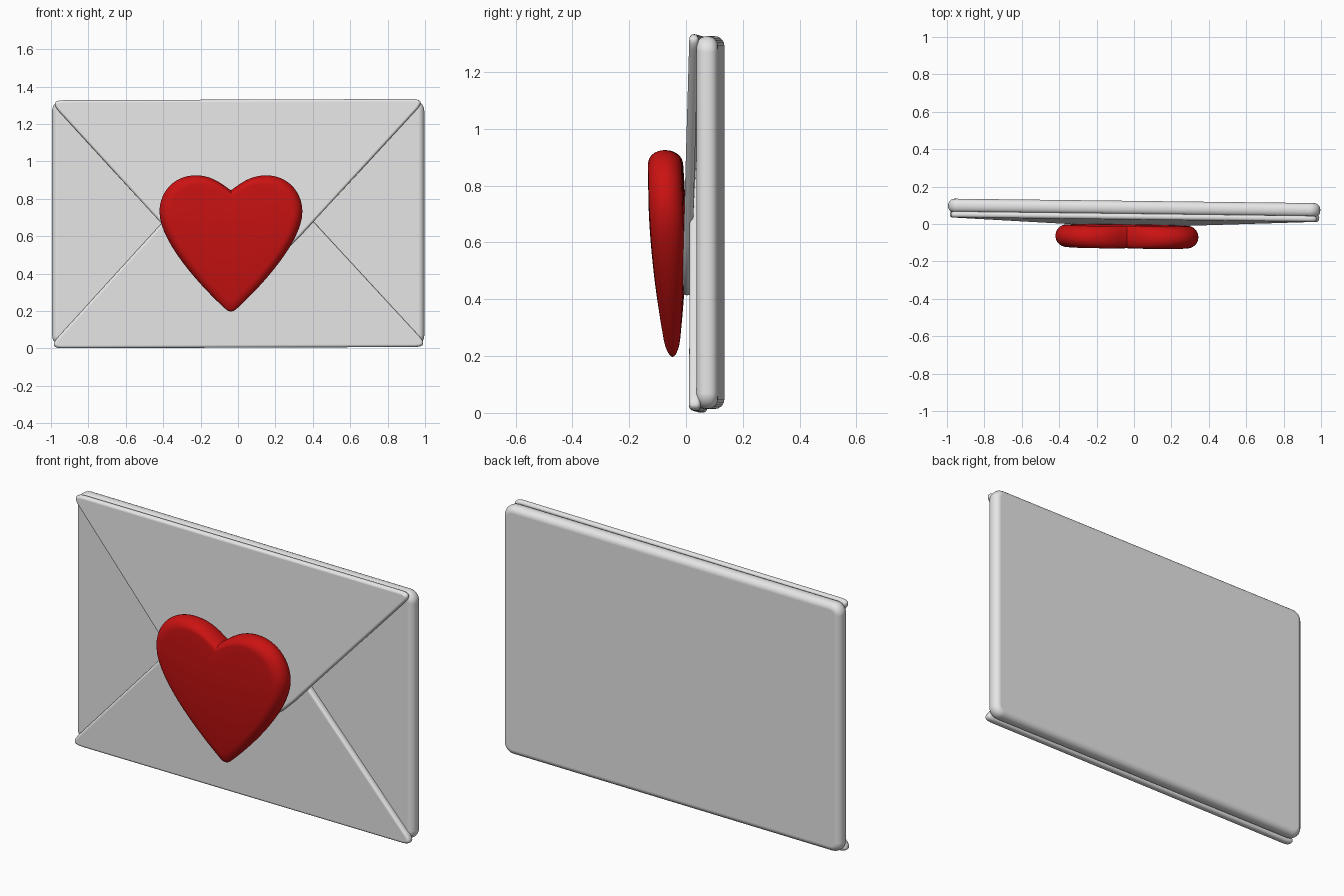
import bpy, bmesh, math
from mathutils import Vector, Matrix
from mathutils.geometry import interpolate_bezier

cube = bpy.data.objects.get("Cube")
if cube:
    bpy.data.objects.remove(cube, do_unlink=True)

YAW = Matrix.Rotation(math.radians(-0.7), 4, 'Z')
MID = Vector((0, 0, 0.667))
ROLL = Matrix.Translation(MID) @ Matrix.Rotation(math.radians(-0.2), 4, 'Y') @ Matrix.Translation(-MID)


def material(name, colour):
    mat = bpy.data.materials.new(name)
    mat.use_nodes = True
    mat.diffuse_color = colour
    mat.node_tree.nodes["Principled BSDF"].inputs["Base Color"].default_value = colour
    return mat


paper = material("paper_white", (0.8, 0.8, 0.81, 1))
red = material("seal_red", (0.6, 0.006, 0.006, 1))


def finish(bm, name, mat, matrix):
    bmesh.ops.transform(bm, matrix=matrix, verts=bm.verts)
    bmesh.ops.recalc_face_normals(bm, faces=bm.faces)
    mesh = bpy.data.meshes.new(name)
    bm.to_mesh(mesh)
    bm.free()
    mesh.materials.append(mat)
    obj = bpy.data.objects.new(name, mesh)
    bpy.context.collection.objects.link(obj)
    bpy.ops.object.select_all(action='DESELECT')
    obj.select_set(True)
    bpy.context.view_layer.objects.active = obj
    bpy.ops.object.shade_smooth_by_angle(angle=math.radians(40))
    mod = obj.modifiers.new("flat_normals", 'WEIGHTED_NORMAL')
    mod.keep_sharp = True
    mod.weight = 100
    return obj


def round_corners(corners, cuts, steps=10):
    """Replace each polygon corner with a curve starting 'cut' away from it."""
    points = []
    for i, corner in enumerate(corners):
        p = Vector(corner)
        before = Vector(corners[i - 1]) - p
        after = Vector(corners[(i + 1) % len(corners)]) - p
        a, b = p + before.normalized() * cuts[i], p + after.normalized() * cuts[i]
        for k in range(steps + 1):
            t = k / steps
            points.append(a * (1 - t) ** 2 + p * 2 * t * (1 - t) + b * t ** 2)
    return points


def flap(name, corners, cuts, front_y, thickness, bevel):
    """Triangular paper plate whose front follows front_y(z)."""
    bm = bmesh.new()
    outline = round_corners(corners, cuts)
    front = bm.faces.new([bm.verts.new((x, front_y(z), z)) for x, z in outline])
    back = bmesh.ops.extrude_face_region(bm, geom=[front], use_keep_orig=True)["geom"]
    moved = [v for v in back if isinstance(v, bmesh.types.BMVert)]
    bmesh.ops.translate(bm, verts=moved, vec=(0, thickness, 0))
    bmesh.ops.recalc_face_normals(bm, faces=bm.faces)
    rim = [e for e in bm.edges if e.calc_face_angle(0) > 1]
    bmesh.ops.bevel(bm, geom=rim, offset=bevel, segments=4, profile=0.5,
                    affect='EDGES', clamp_overlap=False)
    return finish(bm, name, paper, YAW @ ROLL)


# Envelope body: rounded slab
bm = bmesh.new()
bmesh.ops.create_cube(bm, size=1)
bmesh.ops.scale(bm, vec=(1.99, 0.075, 1.312), verts=bm.verts)
bmesh.ops.translate(bm, vec=(0, 0.086, 0.67), verts=bm.verts)
uprights = [e for e in bm.edges if abs(e.verts[0].co.y - e.verts[1].co.y) > 0.01]
bmesh.ops.bevel(bm, geom=uprights, offset=0.055, segments=6, profile=0.5, affect='EDGES')
rim = [e for e in bm.edges if e.calc_face_angle(0) > 1]
bmesh.ops.bevel(bm, geom=rim, offset=0.033, segments=5, profile=0.5,
                affect='EDGES', clamp_overlap=False)
finish(bm, "envelope_body", paper, YAW)

# Bottom flap, then the top flap that leans out over it
flap("bottom_flap", [(-1.02, 0.004), (1.02, 0.004), (0, 1.116)], (0.08, 0.08, 0.5),
     lambda z: 0.023 - 0.008 * z, 0.04, 0.015)
flap("top_flap", [(1.01, 1.33), (-1.01, 1.33), (-0.01, 0.23)], (0.08, 0.08, 0.5),
     lambda z: 0.024 - 0.04 * (1.33 - z), 0.032, 0.014)

# Heart seal: half outline from cleft to tip, mirrored
half = []
for a, ha, hb, b in [((0, .845), (.05, .88), (.10, .925), (.19, .925)),
                     ((.19, .925), (.30, .925), (.382, .84), (.382, .73)),
                     ((.382, .73), (.382, .56), (.13, .30), (.025, .207))]:
    curve = interpolate_bezier(*[Vector((*p, 0)) for p in (a, ha, hb, b)], 16)
    half += [(p.x, p.y) for p in curve[:-1]]
half += [(.025, .207), (.012, .199)]
heart = half + [(0, .197)] + [(-x, z) for x, z in reversed(half[1:])]


def half_thickness(z):
    return 0.062 - 0.04 * (max(0, 0.75 - z) / 0.55) ** 2


# Rings from back centre, round the rim, to front centre: (scale, depth)
front_rings = []
for k in range(9):
    a = math.pi / 2 * k / 8
    front_rings.append((1 - 0.15 * (1 - math.cos(a)), 0.96 * math.sin(a)))
front_rings += [(0.7, 0.99), (0.5, 1.02), (0.25, 1.03), (0.05, 1.03)]
rings = [(s, -t) for s, t in reversed(front_rings[1:])] + front_rings

bm = bmesh.new()
loops = []
for s, t in rings:
    loop = []
    for x, z0 in heart:
        z = 0.6 + (z0 - 0.6) * s
        y = -0.048 - 0.036 * (z - 0.2) - t * half_thickness(z)
        loop.append(bm.verts.new((-0.037 + x * s, y, z)))
    loops.append(loop)
n = len(heart)
for low, high in zip(loops, loops[1:]):
    for i in range(n):
        j = (i + 1) % n
        bm.faces.new((low[i], low[j], high[j], high[i]))
bm.faces.new(loops[0])
bm.faces.new(loops[-1])
seal = finish(bm, "heart_seal", red, YAW)
seal.modifiers.clear()
